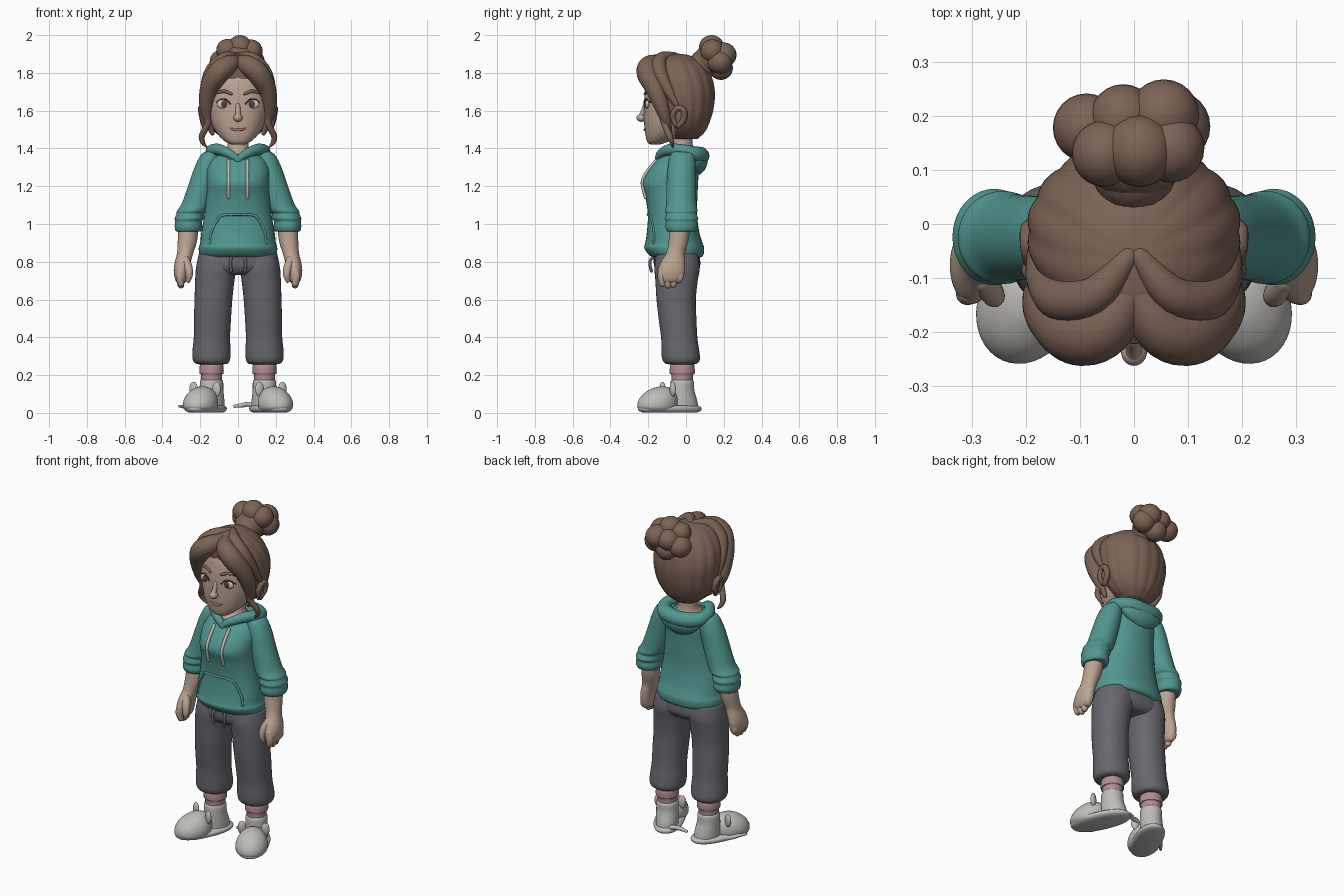
import bpy, bmesh
from math import sin, cos, pi, radians
from mathutils import Vector, Matrix
from mathutils.bvhtree import BVHTree


def colour(name, r, g, b):
    m = bpy.data.materials.new(name)
    m.diffuse_color = (r, g, b, 1)
    return m


HAIR = colour("hair_brown", .20, .125, .09)
SKIN = colour("skin", .50, .37, .29)
TEAL = colour("hoodie_teal", .085, .31, .28)
GREY = colour("trouser_grey", .14, .135, .155)
PINK = colour("sock_pink", .45, .27, .29)
PALE = colour("slipper_pale", .52, .51, .48)
DARK = colour("iris_dark", .10, .055, .04)
LIPS = colour("lips", .33, .19, .16)
EYE = colour("eye_white", .62, .58, .54)


def smooth_path(pts, k=5):
    """Catmull-Rom interpolation of tuples of any length."""
    out = []
    for i in range(len(pts) - 1):
        p = [pts[max(0, min(len(pts) - 1, i + d))] for d in (-1, 0, 1, 2)]
        for j in range(k):
            t = j / k
            out.append([.5 * (2 * b + (c - a) * t + (2 * a - 5 * b + 4 * c - d) * t * t
                              + (3 * b - a - 3 * c + d) * t ** 3) for a, b, c, d in zip(*p)])
    return out + [list(pts[-1])]


def skin_rings(name, rings, mat, side=1):
    """Skin a stack of point rings, mirrored in x when side is -1."""
    bm = bmesh.new()
    rows = [[bm.verts.new((p[0] * side, p[1], p[2])) for p in r] for r in rings]
    n = len(rows[0])
    for a, b in zip(rows, rows[1:]):
        for i in range(n):
            bm.faces.new((a[i], a[(i + 1) % n], b[(i + 1) % n], b[i]))
    for row in (rows[0], rows[-1]):
        c = bm.verts.new(sum((v.co for v in row), Vector()) / n)
        for i in range(n):
            bm.faces.new((row[i], row[(i + 1) % n], c))
    bmesh.ops.recalc_face_normals(bm, faces=bm.faces[:])
    for f in bm.faces:
        f.smooth = True
    me = bpy.data.meshes.new(name)
    bm.to_mesh(me)
    bm.free()
    me.materials.append(mat)
    ob = bpy.data.objects.new(name, me)
    bpy.context.collection.objects.link(ob)
    return ob


def loft(name, rings, mat, side=1, n=2.0, wave=0, lobes=1, seg=40):
    """Level superellipse rings given as (x, y, z, rx, ry)."""
    def pt(r, a):
        c, s = cos(a), sin(a)
        w = 1 + wave * abs(sin(a * lobes / 2))
        return (r[0] + max(r[3], .001) * w * (abs(c) ** (2 / n)) * (1 if c > 0 else -1),
                r[1] + max(r[4], .001) * w * (abs(s) ** (2 / n)) * (1 if s > 0 else -1), r[2])
    return skin_rings(name, [[pt(r, 2 * pi * i / seg) for i in range(seg)]
                             for r in smooth_path(rings)], mat, side)


def tube(name, pts, mat, side=1, seg=14):
    """Round tube along (x, y, z, radius) points, with domed ends."""
    path = smooth_path(pts)
    pos = [Vector(p[:3]) for p in path]
    tan = [(pos[min(i + 1, len(pos) - 1)] - pos[max(i - 1, 0)]).normalized() for i in range(len(pos))]
    u, rings = tan[0].orthogonal().normalized(), []
    for i, (p, t) in enumerate(zip(pos, tan)):
        if i:
            u = tan[i - 1].rotation_difference(t) @ u
        v, r = t.cross(u), max(path[i][3], .001)
        ring = lambda o, q: [p + t * o + (u * cos(2 * pi * k / seg) + v * sin(2 * pi * k / seg)) * q
                             for k in range(seg)]
        dome = [(r * .9, r * .4), (r * .5, r * .85)]
        if i == 0:
            rings += [ring(-o, q) for o, q in dome]
        rings.append(ring(0, r))
        if i == len(pos) - 1:
            rings += [ring(o, q) for o, q in reversed(dome)]
    return skin_rings(name, rings, mat, side)


def blob(name, c, r, mat, side=1):
    rings = [[(c[0] + r[0] * sin(a) * cos(b), c[1] + r[1] * sin(a) * sin(b), c[2] + r[2] * cos(a))
              for b in [2 * pi * j / 24 for j in range(24)]] for a in [pi * (i + .3) / 14.6 for i in range(15)]]
    return skin_rings(name, rings, mat, side)


def front_of(ob):
    """Return a function giving the front surface y at x, z."""
    me = ob.data
    tree = BVHTree.FromPolygons([v.co for v in me.vertices], [p.vertices[:] for p in me.polygons])
    return lambda x, z: tree.ray_cast(Vector((x, -2, z)), Vector((0, 1, 0)))[0].y


# Head and face
head = loft("head", [(0, -.165, 1.42, .03, .022), (0, -.15, 1.435, .065, .055), (0, -.115, 1.475, .108, .1),
                     (0, -.075, 1.54, .145, .147), (0, -.05, 1.62, .168, .172), (0, -.045, 1.70, .172, .172),
                     (0, -.04, 1.79, .15, .155), (0, -.04, 1.85, .08, .08)], SKIN, n=2.25)
loft("neck", [(0, -.04, 1.34, .09, .1), (0, -.03, 1.375, .07, .075), (0, -.02, 1.41, .056, .056),
              (0, -.02, 1.5, .056, .056)], SKIN)
fy = front_of(head)
blob("nose", (0, -.236, 1.562), (.024, .026, .021), SKIN)
tube("nose_bridge", [(0, -.215, 1.63, .012), (0, -.228, 1.59, .014), (0, -.24, 1.568, .016)], SKIN)
tube("mouth", [(x, fy(x, z) + .002, z, r) for x, z, r in
               ((-.042, 1.508, .003), (-.02, 1.5, .007), (0, 1.499, .008), (.02, 1.5, .007), (.042, 1.508, .003))], LIPS)
for s in (1, -1):
    y = fy(.078, 1.635)
    blob("eye", (.078, y + .003, 1.635), (.034, .011, .024), EYE, s)
    blob("iris", (.074, y - .003, 1.635), (.018, .008, .02), DARK, s)
    tube("upper_lid", [(x, fy(x, z) - .004, z, .004) for x, z in
                       ((.042, 1.637), (.06, 1.657), (.085, 1.661), (.114, 1.643))], DARK, s, 8)
    tube("eyebrow", [(x, fy(x, z) - .001, z, r) for x, z, r in
                     ((.035, 1.688, .007), (.07, 1.702, .009), (.105, 1.697, .007), (.125, 1.684, .003))], HAIR, s)

# Hair shell, swept fringe, ears and loose strands
loft("hair", [(0, 0, 1.45, .07, .06), (0, -.005, 1.49, .125, .105), (0, -.01, 1.55, .168, .137),
              (0, -.01, 1.62, .186, .155), (0, -.015, 1.70, .193, .165), (0, -.035, 1.78, .178, .168),
              (0, -.055, 1.85, .132, .142), (0, -.06, 1.89, .07, .085), (0, -.06, 1.902, .015, .02)],
     HAIR, wave=.03, lobes=16, seg=96)
for s in (1, -1):
    tube("fringe", [(.005, -.12, 1.86, .035), (.05, -.19, 1.842, .052), (.105, -.203, 1.798, .058),
                    (.152, -.165, 1.715, .05), (.166, -.125, 1.61, .037), (.152, -.1, 1.53, .022),
                    (.135, -.09, 1.48, .012)], HAIR, s, 24)
    tube("fringe_upper_lock", [(.01, -.06, 1.89, .02), (.07, -.13, 1.875, .035), (.135, -.14, 1.81, .04),
                               (.17, -.1, 1.72, .03), (.182, -.05, 1.63, .015)], HAIR, s, 20)
    tube("ear", [(.18, -.055, 1.525, .014), (.188, -.07, 1.575, .015), (.194, -.045, 1.613, .016),
                 (.194, -.012, 1.6, .017), (.186, -.012, 1.555, .017), (.178, -.04, 1.52, .015)], HAIR, s)
    blob("ear_bowl", (.178, -.035, 1.568), (.016, .032, .045), HAIR, s)
    tube("loose_strand", [(.165, -.125, 1.58, .018), (.16, -.115, 1.535, .017), (.178, -.1, 1.495, .017),
                          (.192, -.085, 1.462, .016), (.185, -.075, 1.43, .012), (.166, -.07, 1.408, .005)], HAIR, s)

# Bun built from overlapping lobes
blob("bun_core", (0, .14, 1.875), (.1, .095, .085), HAIR)
for x, y, z, r in ((-.088, .178, 1.86, .062), (-.055, .13, 1.92, .06), (.01, .135, 1.935, .065),
                   (.068, .14, 1.915, .062), (.076, .18, 1.86, .065), (.055, .2, 1.895, .066),
                   (-.02, .195, 1.89, .062), (0, .1, 1.85, .078), (0, .185, 1.825, .062)):
    blob("bun_lobe", (x, y, z), (r, r * 1.02, r), HAIR)

# Hoodie body, hood, pocket seam and cords
body = loft("hoodie_body", [(0, -.04, .822, .17, .11), (0, -.05, .832, .2, .14), (0, -.062, .87, .208, .158),
                            (0, -.064, .9, .2, .152), (0, -.068, .95, .195, .14), (0, -.072, 1.05, .178, .13),
                            (0, -.078, 1.15, .167, .139), (0, -.085, 1.22, .165, .149), (0, -.065, 1.29, .165, .133),
                            (0, -.042, 1.345, .14, .108), (0, -.03, 1.37, .1, .085)], TEAL, n=2.2)
by = front_of(body)
half = [(.045, -.132, 1.372, .024), (.1, -.085, 1.394, .03), (.135, -.02, 1.388, .034),
        (.122, .04, 1.372, .04), (.07, .073, 1.365, .044)]
mirror_half = [(-x, y, z, r) for x, y, z, r in half]
tube("hood_collar", [(-.005, -.148, 1.338, .018)] + half + [(0, .08, 1.36, .044)] + mirror_half[::-1]
     + [(.005, -.148, 1.338, .018)], TEAL, 1, 20)
loft("hood_bag", [(0, .06, 1.262, .03, .015), (0, .062, 1.285, .085, .036), (0, .058, 1.32, .125, .055),
                  (0, .05, 1.36, .135, .062), (0, .05, 1.375, .1, .04)], TEAL)
tube("pocket_seam", [(x, by(x, z) + .001, z, .007) for x, z in
                     ((-.15, .9), (-.143, .95), (-.115, 1.01), (-.085, 1.045), (0, 1.05),
                      (.085, 1.045), (.115, 1.01), (.143, .95), (.15, .9))], TEAL, 1, 10)
for s in (1, -1):
    tube("hood_cord", [(.05, by(.05, z) - .004, z, .009) for z in (1.335, 1.28, 1.23, 1.18, 1.14)], PALE, s, 10)

# Sleeves, forearms and hands
for s in (1, -1):
    loft("sleeve", [(.13, -.02, 1.388, .02, .03), (.142, -.02, 1.37, .05, .06), (.16, -.022, 1.31, .066, .073),
                    (.185, -.025, 1.22, .073, .077), (.22, -.025, 1.11, .077, .08), (.243, -.025, 1.07, .08, .086),
                    (.252, -.025, 1.055, .073, .08), (.258, -.024, 1.03, .077, .089), (.262, -.024, 1.012, .071, .083),
                    (.262, -.024, .985, .073, .086), (.262, -.025, .962, .067, .076), (.262, -.028, .96, .05, .055)],
         TEAL, s)
    loft("forearm_and_palm", [(.262, -.03, .99, .053, .053), (.268, -.04, .91, .051, .052), (.28, -.055, .845, .043, .05),
                              (.294, -.07, .79, .042, .066), (.3, -.077, .745, .04, .071),
                              (.3, -.08, .7, .03, .06), (.298, -.08, .685, .01, .03)], SKIN, s)
    for i in range(4):
        y = -.127 + .032 * i
        tip = (.672, .664, .668, .69)[i]
        tube("finger", [(.302, y, .76, .02), (.308, y - .002, .72, .021),
                        (.302, y * .9 - .01, tip + .012, .018)], SKIN, s)
    tube("thumb", [(.28, -.1, .81, .024), (.264, -.125, .77, .023), (.258, -.135, .73, .019),
                   (.263, -.132, .7, .012)], SKIN, s)

# Trousers with waist cords
loft("trouser_seat", [(0, -.05, .87, .185, .115), (0, -.048, .81, .212, .123), (0, -.047, .77, .213, .12),
                      (0, -.047, .74, .15, .1), (0, -.047, .73, .08, .07)], GREY, n=2.3)
for s in (1, -1):
    loft("trouser_leg", [(.11, -.047, .84, .098, .11), (.115, -.047, .77, .107, .12), (.123, -.05, .7, .104, .112),
                         (.13, -.052, .6, .1, .104), (.135, -.045, .5, .098, .1), (.138, -.036, .4, .096, .096),
                         (.14, -.03, .33, .101, .1), (.141, -.026, .285, .099, .1), (.14, -.025, .262, .085, .085),
                         (.14, -.022, .255, .05, .05)], GREY, s, n=2.15)
    tube("waist_cord", [(.03, -.15, .83, .008), (.038, -.185, .815, .008), (.04, -.19, .78, .008),
                        (.036, -.183, .752, .009)], GREY, s, 10)

# Socks
for s in (1, -1):
    loft("sock", [(.14, -.02, .12, .056, .056), (.14, -.02, .2, .056, .058), (.14, -.02, .208, .064, .066),
                  (.14, -.02, .245, .063, .065), (.14, -.02, .27, .055, .055)], PINK, s)

# Animal slippers, turned outwards
for s in (1, -1):
    parts = [
        loft("slipper_sole", [(0, -.072, .003, .066, .155), (0, -.072, .012, .08, .175), (0, -.072, .028, .082, .178),
                              (0, -.072, .038, .07, .16)], PALE, s, n=2.3),
        loft("slipper_toe", [(0, -.143, .01, .075, .09), (0, -.145, .03, .088, .108), (0, -.14, .065, .088, .107),
                             (0, -.13, .1, .073, .09), (0, -.12, .128, .045, .055), (0, -.115, .14, .012, .015)], PALE, s),
        loft("slipper_heel", [(0, .01, .01, .062, .08), (0, .008, .06, .063, .075), (0, 0, .12, .062, .065),
                              (0, 0, .165, .061, .062), (0, 0, .18, .05, .05)], PALE, s)]
    for x in (.066, -.066):
        parts.append(blob("slipper_ear", (x, -.085, .125), (.024, .014, .04), PALE, s))
    m = Matrix.Translation((.14 * s, -.02, 0)) @ Matrix.Rotation(radians(24) * s, 4, 'Z')
    for p in parts:
        p.data.transform(m)
tube("slipper_tail", [(.1, .03, .025, .014), (.06, .035, .045, .013), (.02, .02, .04, .012), (-.018, .02, .035, .008)], PALE)
tube("slipper_tail", [(-.2, -.03, .025, .014), (-.25, -.07, .025, .013), (-.285, -.11, .032, .01), (-.31, -.14, .036, .007)], PALE)
